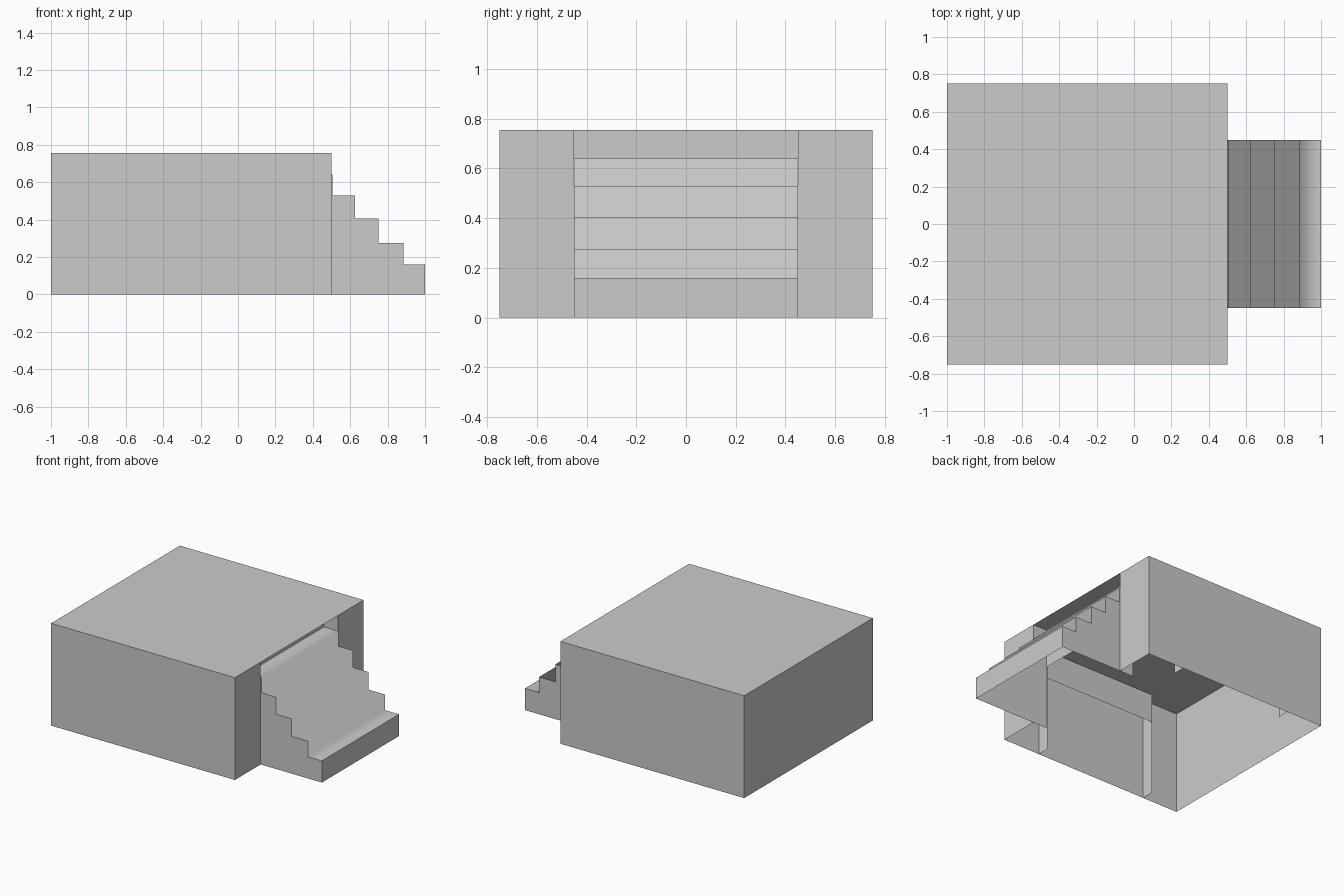
import bpy

if "Cube" in bpy.data.objects:
    bpy.data.objects.remove(bpy.data.objects["Cube"])

X0, X1, W, H = -1.0, 0.5, 0.75, 0.755   # platform shell
S, XB = 0.45, 0.385                     # stair half width, back of stairwell


def make(name, faces, smooth=False):
    """Open surface from corner lists; shared corners are merged."""
    verts, index, polys = [], {}, []
    for face in faces:
        poly = []
        for co in face:
            if co not in index:
                index[co] = len(verts)
                verts.append(co)
            poly.append(index[co])
        polys.append(poly)
    mesh = bpy.data.meshes.new(name)
    mesh.from_pydata(verts, [], polys)
    for p in mesh.polygons:
        p.use_smooth = smooth
    obj = bpy.data.objects.new(name, mesh)
    bpy.context.collection.objects.link(obj)
    return obj


def wall(a, b, z0, z1):
    """Upright panel between two plan points."""
    return [(*a, z0), (*b, z0), (*b, z1), (*a, z1)]


def mirror_y(faces):
    return faces + [[(x, -y, z) for x, y, z in reversed(f)] for f in faces]


# Platform shell, open below and at the stairwell
shell = mirror_y([wall((X0, -W), (X1, -W), 0, H),
                  wall((X1, -W), (X1, -S), 0, H)])
shell.append(wall((X0, W), (X0, -W), 0, H))
shell.append([(X0, -W, H), (X1, -W, H), (X1, -S, H),
              (X1, S, H), (X1, W, H), (X0, W, H)])
make("platform_shell", shell)

# Inner support fins and beams along both side walls
fins = [wall((x, -W), (x, -0.66), 0, H) for x in (0.2, -0.71)]
beam = [wall((-0.71, -0.66), (0.2, -0.66), 0.545, H)[::-1]]
make("support_fins", mirror_y(fins))
make("support_beams", mirror_y(beam))

# Stair outline from the bottom step up to the ceiling
steps = [(1.0, 0.16), (0.885, 0.16), (0.885, 0.275), (0.75, 0.275),
         (0.75, 0.405), (0.625, 0.405), (0.625, 0.53), (0.505, 0.53),
         (0.505, 0.64), (XB, 0.64)]

# Softly shaded treads and risers
make("stair_treads",
     [[(x, -S, z), (x, S, z), (u, S, w), (u, -S, w)]
      for (x, z), (u, w) in zip(steps, steps[1:])], smooth=True)
make("bottom_riser", [wall((1.0, -S), (1.0, S), 0, 0.16)])

# Stair side panels and stairwell cheeks
side = [(1.0, 0)] + steps[:-1] + [(X1, 0.64), (X1, 0)]
make("stair_sides", mirror_y([[(x, -S, z) for x, z in side][::-1]]))
make("stairwell_cheeks", mirror_y([wall((XB, -S), (X1, -S), 0, H)]))

# Header closing the back of the stairwell
make("stairwell_header", [wall((XB, -S), (XB, S), 0.47, H)])
